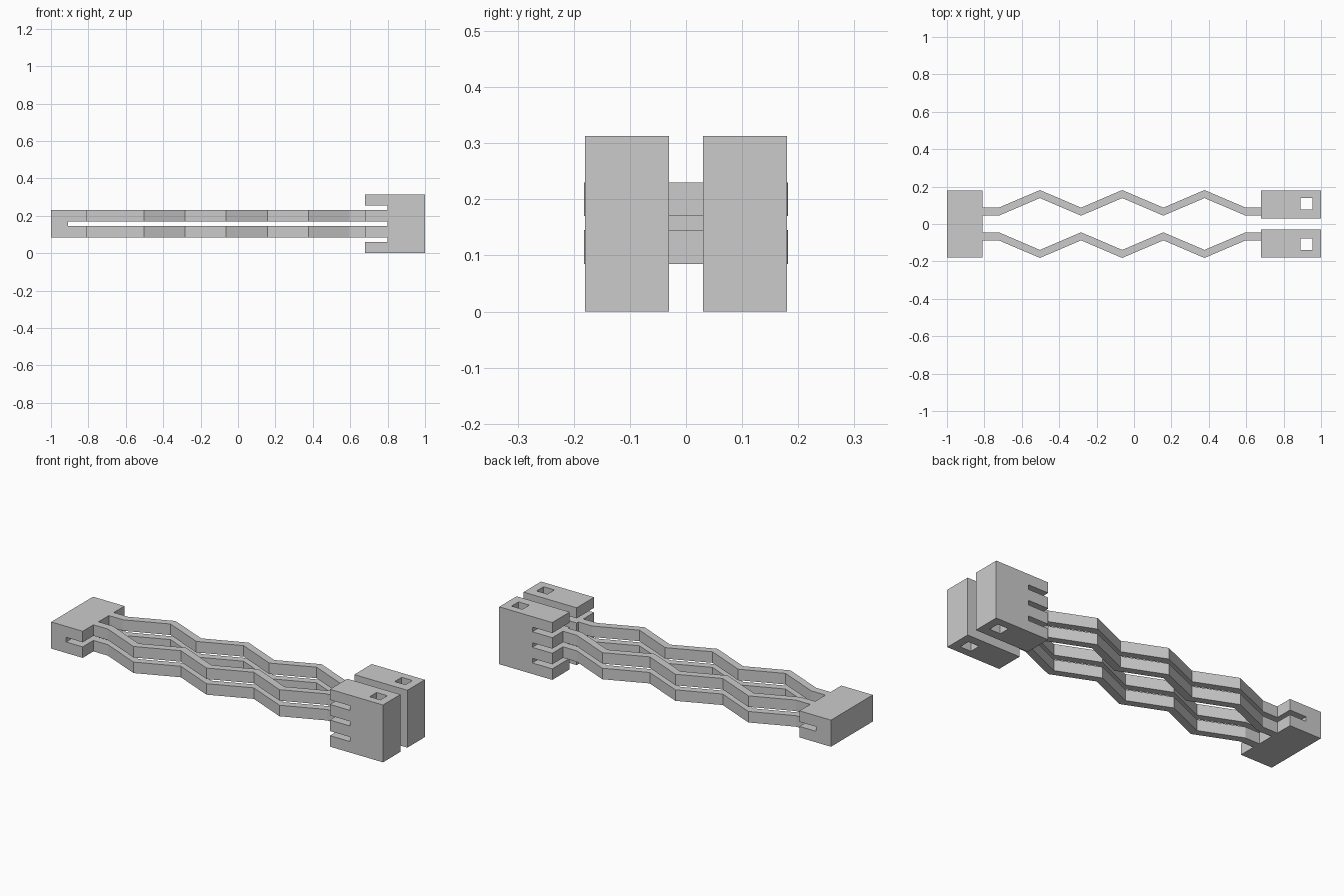
import bpy
import bmesh
from mathutils import Vector

cube = bpy.data.objects.get("Cube")
if cube:
    bpy.data.objects.remove(cube, do_unlink=True)

# Single plain grey
grey = bpy.data.materials.new("plain_grey")
grey.use_nodes = True
colour = (0.6, 0.6, 0.6, 1)
grey.diffuse_color = colour
grey.node_tree.nodes["Principled BSDF"].inputs["Base Color"].default_value = colour

HALF = 0.18                                   # half width of the whole model
SLOTS = [(0.06, 0.085), (0.145, 0.17), (0.23, 0.255)]
LAYERS = [(0.085, 0.145), (0.17, 0.23)]       # heights of the stacked arms


def prism(name, points, offset):
    """Extrude a flat polygon along offset."""
    bm = bmesh.new()
    face = bm.faces.new([bm.verts.new(p) for p in points])
    extruded = bmesh.ops.extrude_face_region(bm, geom=[face])["geom"]
    bmesh.ops.translate(bm, vec=Vector(offset),
                        verts=[g for g in extruded if isinstance(g, bmesh.types.BMVert)])
    bmesh.ops.recalc_face_normals(bm, faces=bm.faces)
    mesh = bpy.data.meshes.new(name)
    bm.to_mesh(mesh)
    bm.free()
    mesh.materials.append(grey)
    obj = bpy.data.objects.new(name, mesh)
    bpy.context.collection.objects.link(obj)
    return obj


def comb(name, back, root, mouth, bottom, top, slots, y0, y1):
    """Block with slots sawn in from its mouth side as far as root."""
    outline = [(back, bottom), (mouth, bottom)]
    for low, high in slots:
        outline += [(mouth, low), (root, low), (root, high), (mouth, high)]
    outline += [(mouth, top), (back, top)]
    return prism(name, [(x, y0, z) for x, z in outline], (0, y1 - y0, 0))


def cut(target, cutter):
    """Subtract the cutter, bake the result and drop the cutter."""
    mod = target.modifiers.new("hole", "BOOLEAN")
    mod.operation = "DIFFERENCE"
    mod.solver = "EXACT"
    mod.object = cutter
    cutter.hide_render = True
    graph = bpy.context.evaluated_depsgraph_get()
    baked = bpy.data.meshes.new_from_object(target.evaluated_get(graph))
    target.modifiers.clear()
    target.data = baked
    bpy.data.objects.remove(cutter, do_unlink=True)


# Slotted bridge joining both arm pairs
comb("bridge_block", -1, -0.91, -0.81, 0.085, 0.23, SLOTS[1:2], -HALF, HALF)

# Zigzag centreline: straight lead-in, three outward peaks, straight lead-out
NEAR, FAR, THICK = 0.066, 0.16, 0.043
path = [(-0.81, NEAR)]
path += [(-0.723 + 0.22 * i, FAR if i % 2 else NEAR) for i in range(7)]
path += [(0.68, NEAR)]

for side, label in ((1, "back"), (-1, "front")):
    # Grip block with four prongs and a square vertical hole
    y0, y1 = sorted((side * 0.03, side * HALF))
    block = comb(f"{label}_grip_block", 1, 0.8, 0.68, 0, 0.3125, SLOTS, y0, y1)
    h0, h1 = sorted((side * 0.078, side * 0.138))
    hole = prism("hole_cutter", [(0.89, h0, -0.1), (0.955, h0, -0.1),
                                 (0.955, h1, -0.1), (0.89, h1, -0.1)], (0, 0, 0.6))
    cut(block, hole)

    # Two stacked zigzag arms
    for (low, high), level in zip(LAYERS, ("lower", "upper")):
        rim = [(x, side * (y + THICK / 2), low) for x, y in path]
        rim += [(x, side * (y - THICK / 2), low) for x, y in reversed(path)]
        prism(f"{label}_{level}_arm", rim, (0, 0, high - low))
